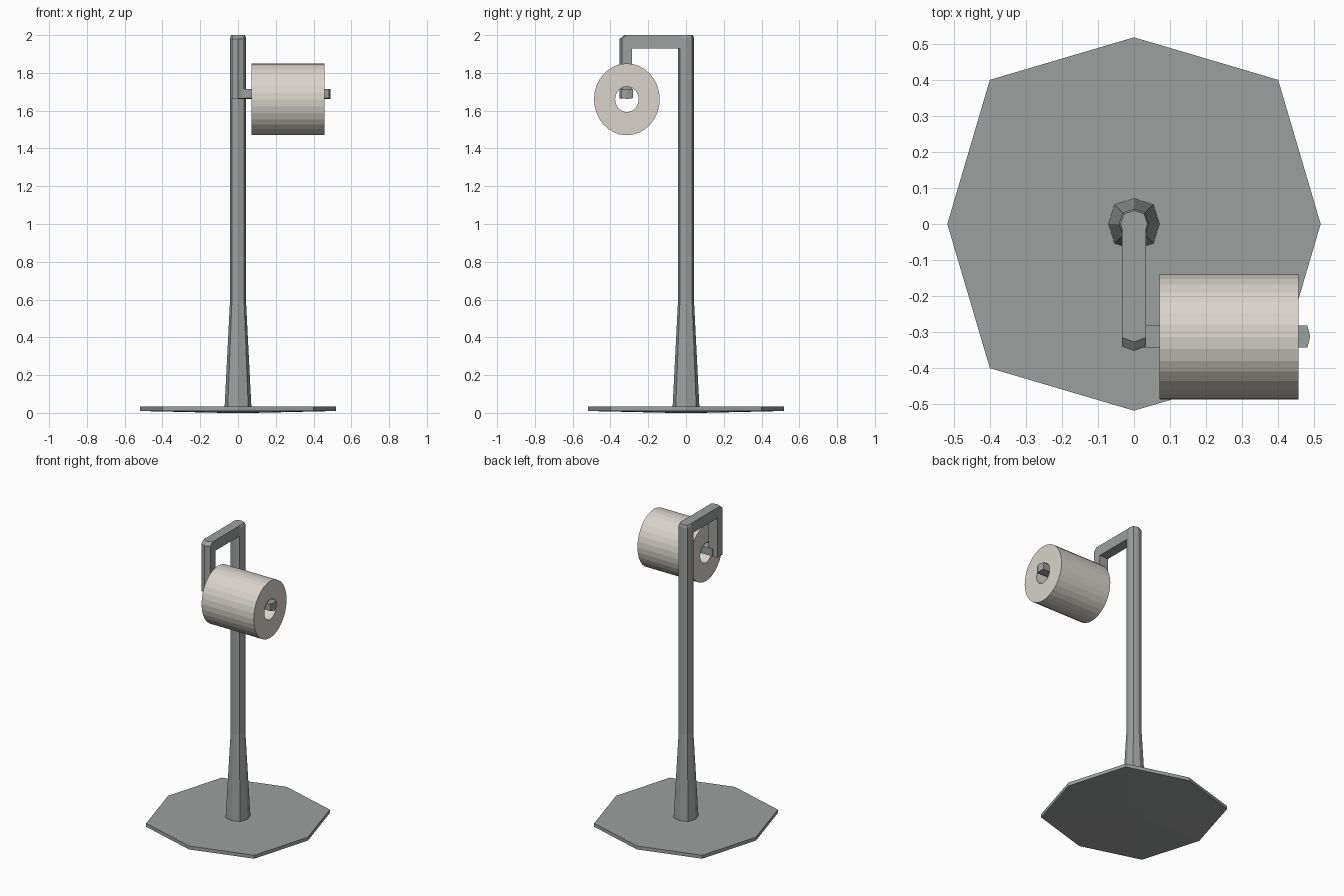
import bpy, bmesh, math

if "Cube" in bpy.data.objects:
    bpy.data.objects.remove(bpy.data.objects["Cube"])


def material(name, rgb):
    m = bpy.data.materials.new(name)
    m.diffuse_color = (*rgb, 1)
    m.use_nodes = True
    m.node_tree.nodes["Principled BSDF"].inputs["Base Color"].default_value = m.diffuse_color
    return m


METAL = material("grey metal", (0.33, 0.35, 0.34))
PAPER = material("off white paper", (0.69, 0.65, 0.60))


def loft(name, rings, mat, closed=False):
    """Skin matching rings of points; cap the ends, or join last to first."""
    bm = bmesh.new()
    vs = [[bm.verts.new(p) for p in r] for r in rings]
    n = len(rings[0])
    for k in range(len(vs) if closed else len(vs) - 1):
        a, b = vs[k], vs[(k + 1) % len(vs)]
        for i in range(n):
            j = (i + 1) % n
            bm.faces.new((a[i], a[j], b[j], b[i]))
    if not closed:
        bm.faces.new(vs[0])
        bm.faces.new(vs[-1])
    bmesh.ops.recalc_face_normals(bm, faces=bm.faces[:])
    me = bpy.data.meshes.new(name)
    bm.to_mesh(me)
    bm.free()
    me.materials.append(mat)
    ob = bpy.data.objects.new(name, me)
    bpy.context.collection.objects.link(ob)
    return ob


def octagon(axis_r, diag, z):
    """Eight points: four on the axes, four at (+-diag, +-diag)."""
    pts = []
    for i in range(8):
        r = axis_r if i % 2 == 0 else diag * math.sqrt(2)
        a = i * math.pi / 4
        pts.append((r * math.cos(a), r * math.sin(a), z))
    return pts


# base plate, its underside dipping slightly towards the centre
loft("base_plate", [octagon(0.08, 0.06, 0.0), octagon(0.518, 0.4, 0.01),
                    octagon(0.518, 0.4, 0.033)], METAL)

# tapered post
loft("post", [octagon(0.071, 0.054, 0.03), octagon(0.042, 0.032, 0.6),
              octagon(0.042, 0.032, 1.985), octagon(0.037, 0.028, 2.0)], METAL)


# overhanging arm with downward drop, front face ridged along the middle
def arm_slice(x, front):
    prof = [(0.0, 2.0), (front + 0.025, 2.0), (front, 1.98), (front, 1.665),
            (-0.285, 1.665), (-0.285, 1.93), (0.0, 1.93)]
    return [(x, y, z) for y, z in prof]


loft("arm", [arm_slice(-0.033, -0.34), arm_slice(0, -0.352),
             arm_slice(0.033, -0.34)], METAL)


# roll spindle with a pointed end
def rod_slice(y, end, low):
    return [(x, y, z) for x, z in ((0, low), (end, low), (end, 1.715), (0, 1.715))]


loft("spindle", [rod_slice(-0.281, 0.481, 1.667), rod_slice(-0.312, 0.489, 1.662),
                 rod_slice(-0.343, 0.481, 1.667)], METAL)


# paper roll: slightly oval tube hanging on the spindle
def oval(x, ry, rz):
    return [(x, -0.313 + ry * math.cos(i * math.tau / 32),
             1.66 + rz * math.sin(i * math.tau / 32)) for i in range(32)]


loft("paper_roll", [oval(0.071, 0.174, 0.19), oval(0.457, 0.174, 0.19),
                    oval(0.457, 0.062, 0.067), oval(0.071, 0.062, 0.067)],
     PAPER, closed=True)
